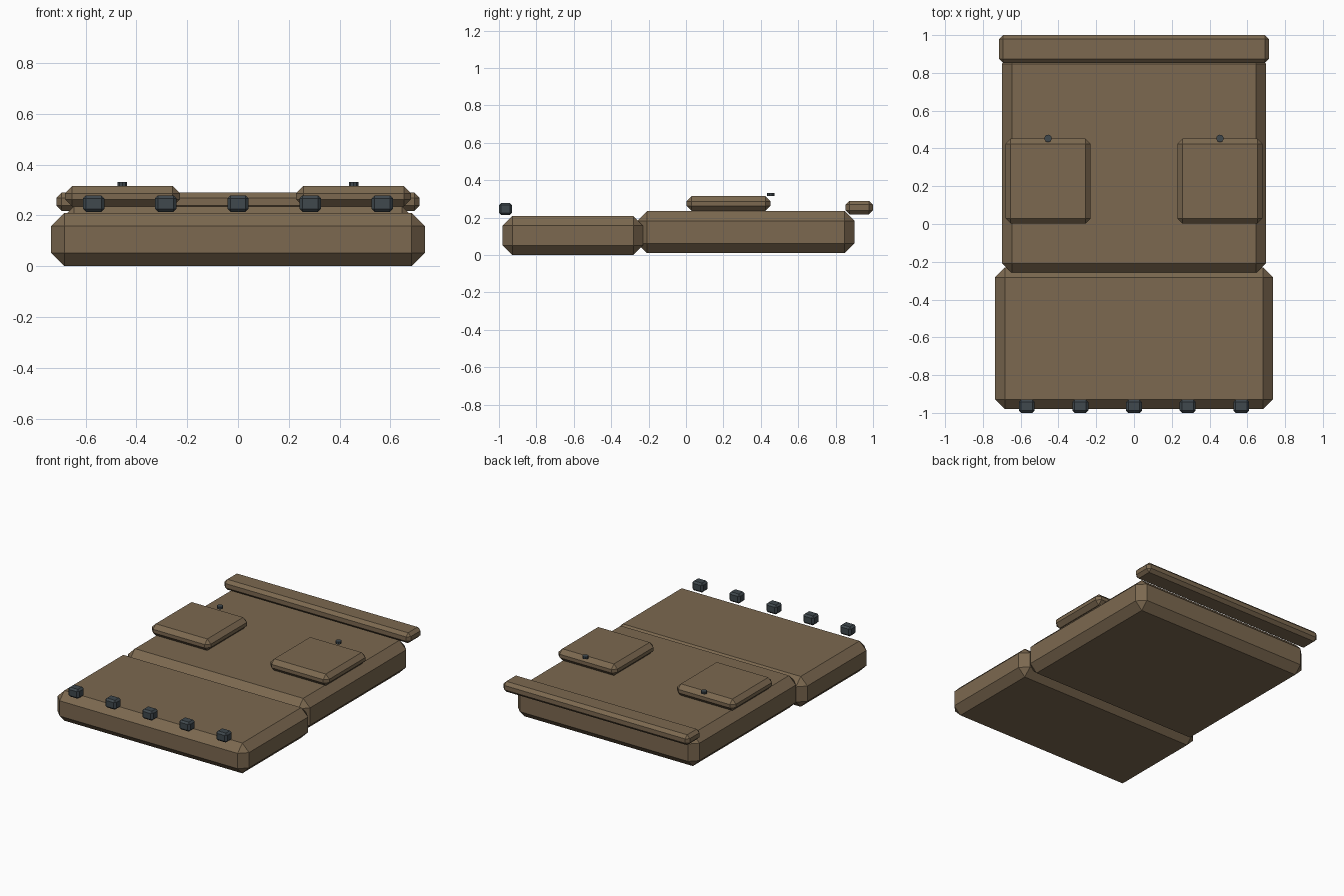
import bpy, bmesh
from mathutils import Matrix, Vector

if "Cube" in bpy.data.objects:
    bpy.data.objects.remove(bpy.data.objects["Cube"])


def material(name, rgb):
    m = bpy.data.materials.new(name)
    m.diffuse_color = (*rgb, 1)
    m.use_nodes = True
    m.node_tree.nodes["Principled BSDF"].inputs["Base Color"].default_value = m.diffuse_color
    return m


CANVAS = material("tan_canvas", (0.2, 0.14, 0.08))
METAL = material("dark_metal", (0.05, 0.065, 0.075))


def add_object(name, bm, mat):
    me = bpy.data.meshes.new(name)
    bm.to_mesh(me)
    bm.free()
    me.materials.append(mat)
    ob = bpy.data.objects.new(name, me)
    bpy.context.collection.objects.link(ob)
    return ob


def chamfered_box(name, lo, hi, chamfer, mat):
    lo, hi = Vector(lo), Vector(hi)
    bm = bmesh.new()
    bmesh.ops.create_cube(bm, size=1, matrix=Matrix.LocRotScale((lo + hi) / 2, None, hi - lo))
    bmesh.ops.bevel(bm, geom=bm.edges[:], offset=chamfer, segments=1,
                    affect='EDGES', profile=0.5)
    return add_object(name, bm, mat)


# Main padded panels
chamfered_box("front_panel", (-0.735, -0.98, 0), (0.735, -0.23, 0.21), 0.052, CANVAS)
chamfered_box("back_panel", (-0.698, -0.26, 0.01), (0.698, 0.90, 0.235), 0.052, CANVAS)

# Rolled strip along the rear edge
chamfered_box("rear_strip", (-0.715, 0.853, 0.218), (0.715, 1.0, 0.29), 0.021, CANVAS)

# Pockets with a small round stud at the rear edge
for side, s in (("left", -1), ("right", 1)):
    x = 0.455 * s
    chamfered_box(side + "_pocket", (x - 0.226, 0.002, 0.235), (x + 0.226, 0.452, 0.315),
                  0.028, CANVAS)
    bm = bmesh.new()
    bmesh.ops.create_cone(bm, cap_ends=True, segments=10, radius1=0.02, radius2=0.02,
                          depth=0.016, matrix=Matrix.Translation((x, 0.453, 0.323)))
    add_object(side + "_stud", bm, METAL)

# Row of clips along the front edge
for i in range(5):
    x = 0.284 * (i - 2)
    chamfered_box(f"clip_{i + 1}", (x - 0.042, -1.0, 0.214), (x + 0.042, -0.93, 0.279),
                  0.012, METAL)
